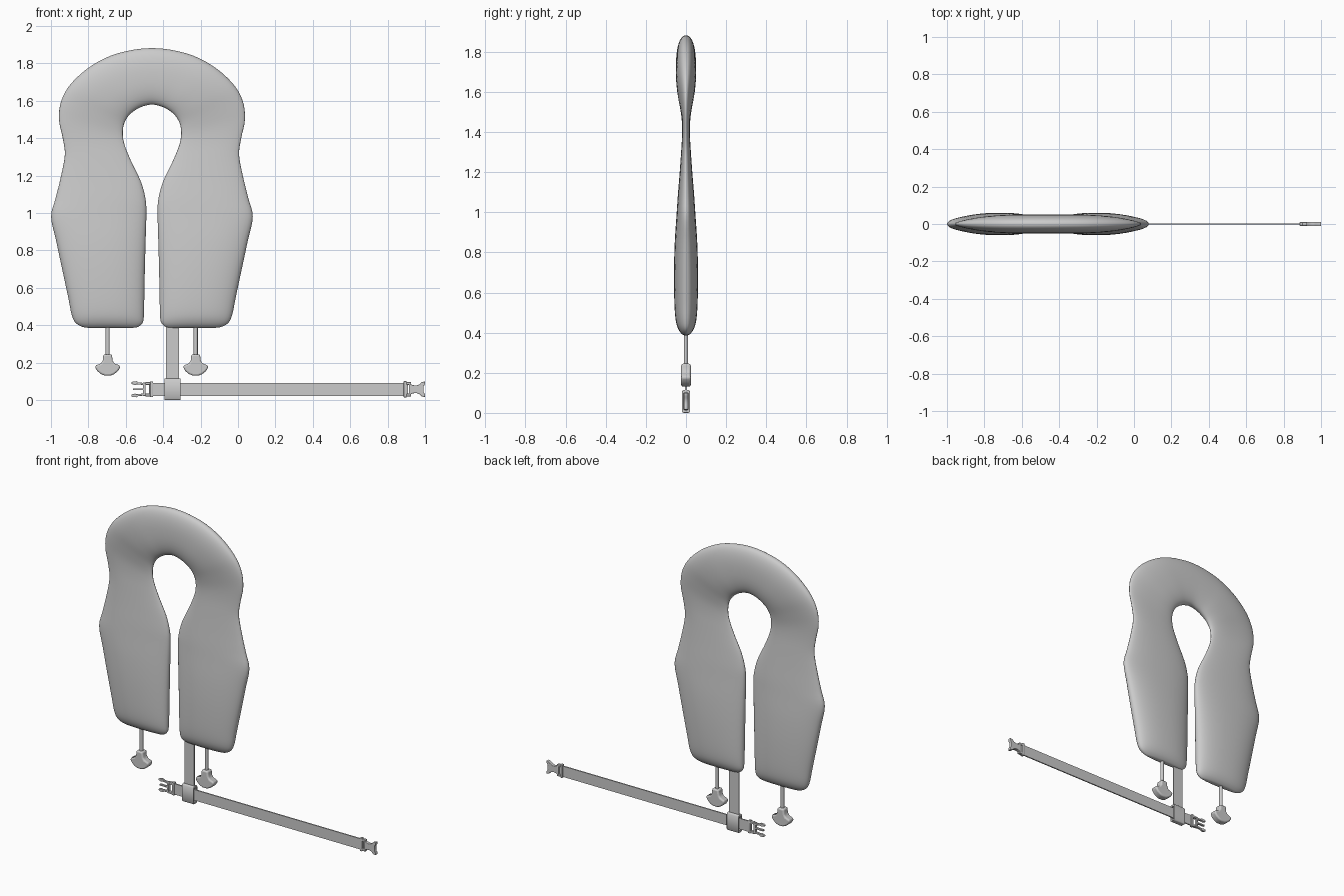
import bpy, bmesh, math
from mathutils import Vector

if "Cube" in bpy.data.objects:
    bpy.data.objects.remove(bpy.data.objects["Cube"])

CX = -0.46  # symmetry line of the vest

grey = bpy.data.materials.new("plain grey")
grey.diffuse_color = (0.6, 0.6, 0.6, 1)
grey.use_nodes = True
grey.node_tree.nodes["Principled BSDF"].inputs["Base Color"].default_value = grey.diffuse_color


def finish(name, bm, angle=40, bevel=0):
    bmesh.ops.recalc_face_normals(bm, faces=bm.faces)
    me = bpy.data.meshes.new(name)
    bm.to_mesh(me)
    bm.free()
    ob = bpy.data.objects.new(name, me)
    bpy.context.collection.objects.link(ob)
    me.materials.append(grey)
    if bevel:
        m = ob.modifiers.new("bevel", 'BEVEL')
        m.width, m.segments, m.limit_method = bevel, 3, 'ANGLE'
        m.angle_limit = math.radians(45)
    bpy.ops.object.select_all(action='DESELECT')
    ob.select_set(True)
    bpy.context.view_layer.objects.active = ob
    bpy.ops.object.shade_smooth_by_angle(angle=math.radians(angle))
    return ob


def add_prism(bm, pts, hy):
    """Extrude an (x, z) outline from y = -hy to y = hy."""
    f = [bm.verts.new((x, -hy, z)) for x, z in pts]
    b = [bm.verts.new((x, hy, z)) for x, z in pts]
    bm.faces.new(f)
    bm.faces.new(b[::-1])
    for i in range(len(pts)):
        j = (i + 1) % len(pts)
        bm.faces.new((f[i], b[i], b[j], f[j]))


def rect(x0, x1, z0, z1):
    return [(x0, z0), (x1, z0), (x1, z1), (x0, z1)]


def prism(name, outlines, hy, bevel=0):
    bm = bmesh.new()
    for pts in outlines:
        add_prism(bm, pts, hy)
    return finish(name, bm, 40, bevel)


def spline(pts, steps):
    """Catmull-Rom through points of any dimension."""
    out = []
    for i in range(len(pts) - 1):
        p0, p1, p2, p3 = (pts[max(0, min(len(pts) - 1, i + k))] for k in (-1, 0, 1, 2))
        for s in range(steps):
            t = s / steps
            out.append([0.5 * (2 * b + (c - a) * t + (2 * a - 5 * b + 4 * c - d) * t * t
                               + (3 * b - a - 3 * c + d) * t ** 3)
                        for a, b, c, d in zip(p0, p1, p2, p3)])
    return out + [list(pts[-1])]


# Vest stations: inner x, inner z, outer x, outer z, half thickness
half = [
    (0, 1.58, 0, 1.882, .050), (.05, 1.57, .18, 1.855, .050),
    (.09, 1.55, .32, 1.79, .049), (.125, 1.52, .43, 1.695, .042),
    (.15, 1.475, .485, 1.60, .030), (.156, 1.42, .497, 1.50, .021),
    (.145, 1.36, .477, 1.40, .020), (.108, 1.27, .466, 1.31, .025),
    (.06, 1.17, .488, 1.19, .033), (.035, 1.08, .515, 1.08, .041),
    (.030, 1.00, .539, .98, .047), (.034, .85, .512, .85, .056),
    (.038, .70, .48, .70, .060), (.041, .55, .448, .55, .058),
    (.043, .46, .43, .46, .051), (.049, .415, .41, .415, .037),
    (.075, .391, .37, .391, .018), (.11, .386, .33, .386, .004)]
left = [(-a, b, -c, d, t) for a, b, c, d, t in half[:0:-1]]
bm = bmesh.new()
rings, N = [], 40
for ix, iz, ox, oz, th in spline(left + half, 4):
    mid = Vector((CX + (ix + ox) / 2, 0, (iz + oz) / 2))
    arm = Vector(((ox - ix) / 2, 0, (oz - iz) / 2))
    ring = []
    for k in range(N):
        a = 2 * math.pi * k / N
        c, s = math.cos(a), math.sin(a)
        c = math.copysign(abs(c) ** 0.9, c)
        s = math.copysign(abs(s) ** 0.9, s)
        ring.append(bm.verts.new(mid + arm * c + Vector((0, th * s, 0))))
    rings.append(ring)
for r0, r1 in zip(rings, rings[1:]):
    for k in range(N):
        j = (k + 1) % N
        bm.faces.new((r0[k], r0[j], r1[j], r1[k]))
bm.faces.new(rings[0])
bm.faces.new(rings[-1])
finish("vest_body", bm, 80)

# Pull cords with mushroom-shaped handles
for side, x in (("left", -0.697), ("right", -0.226)):
    bm = bmesh.new()
    bmesh.ops.create_cone(bm, cap_ends=True, segments=16, radius1=.011, radius2=.011, depth=.22)
    bmesh.ops.translate(bm, vec=(x, 0, .335), verts=bm.verts)
    finish(side + "_pull_cord", bm)
    prof = [(.023, .245), (.026, .212), (.036, .196), (.062, .186), (.068, .176),
            (.055, .155), (.035, .139), (.015, .131)]
    prism(side + "_pull_handle",
          [[(x + a, z) for a, z in prof] + [(x - a, z) for a, z in prof[::-1]]], .024, .009)

# Straps
prism("vertical_strap", [rect(-.385, -.315, .06, .46)], .004)
prism("waist_belt", [rect(-.475, .91, .022, .092)], .004)

# Sliding loop around the belt: rectangular tube open along x
bm = bmesh.new()
outer = [(-.014, 0), (.014, 0), (.02, .008), (.02, .107), (.014, .115),
         (-.014, .115), (-.02, .107), (-.02, .008)]
inner = [(-.008, .014), (.008, .014), (.011, .018), (.011, .097), (.008, .101),
         (-.008, .101), (-.011, .097), (-.011, .018)]
grid = []
for prof, xs in ((outer, (-.393, -.307)), (inner, (-.307, -.393))):
    for x in xs:
        grid.append([bm.verts.new((x, y, z)) for y, z in prof])
for a in range(4):
    r0, r1 = grid[a], grid[(a + 1) % 4]
    for k in range(8):
        j = (k + 1) % 8
        bm.faces.new((r0[k], r0[j], r1[j], r1[k]))
finish("belt_loop", bm, 40, .003)

# Left clip: slotted frame with three prongs
Z = .058
prism("clip_frame", [rect(-.508, -.494, Z - .036, Z + .036), rect(-.470, -.454, Z - .042, Z + .042),
                     rect(-.496, -.468, Z + .024, Z + .038), rect(-.496, -.468, Z - .038, Z - .024)],
      .010, .003)
prong = [(-.50, .022), (-.545, .027), (-.55, .023), (-.568, .028), (-.571, .036),
         (-.56, .042), (-.538, .043), (-.534, .036), (-.50, .034)]
prism("clip_prongs", [[(x, Z + s * z) for x, z in prong] for s in (1, -1)]
      + [rect(-.562, -.50, Z - .005, Z + .005)], .007, .002)

# Right socket: crossbar frame and flared, waisted housing
prism("socket_frame", [rect(.886, .902, Z - .043, Z + .043), rect(.914, .926, Z - .038, Z + .038),
                       rect(.90, .916, Z + .024, Z + .038), rect(.90, .916, Z - .038, Z - .024)],
      .010, .003)
flare = [(.92, .030), (.935, .022), (.952, .020), (.968, .025), (.982, .038), (1.0, .042),
         (1.0, .026), (.992, .016)]
prism("socket_housing", [[(x, Z + z) for x, z in flare] + [(x, Z - z) for x, z in flare[::-1]]],
      .011, .003)
